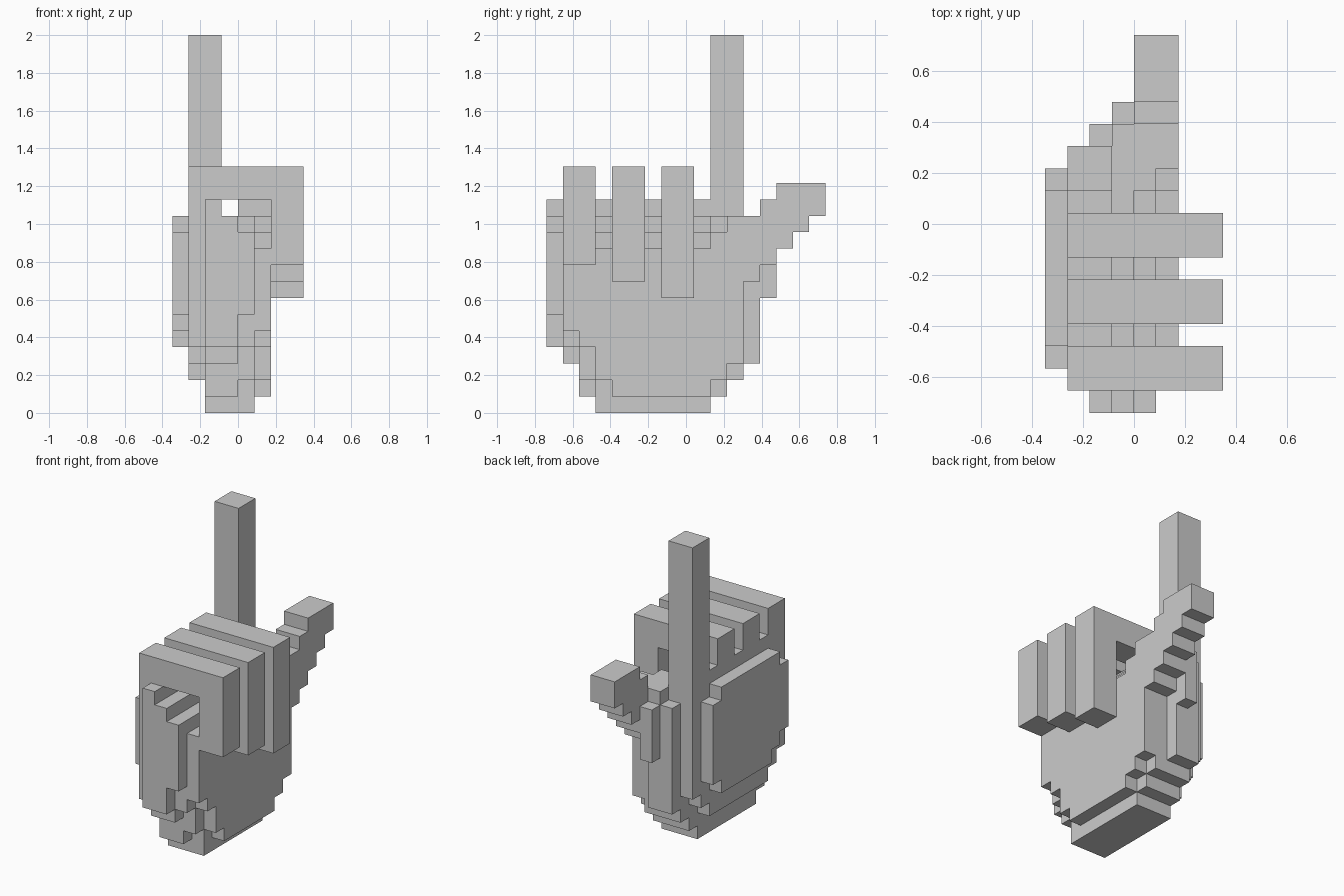
import bpy, bmesh

if "Cube" in bpy.data.objects:
    bpy.data.objects.remove(bpy.data.objects["Cube"])

U = 2 / 23          # edge of one block; grid is 8 x 17 x 23 blocks
parts = {}


def fill(name, *boxes):
    """Add boxes (x0, x1, y0, y1, z0, z1) in block units to a part."""
    taken = set().union(*parts.values()) if parts else set()
    cells = parts.setdefault(name, set())
    for x0, x1, y0, y1, z0, z1 in boxes:
        cells |= {(x, y, z) for x in range(x0, x1) for y in range(y0, y1)
                  for z in range(z0, z1)} - taken


def layer(name, x, *rows):
    """One slice of blocks, rows are (z0, z1, y0, y1)."""
    fill(name, *[(x, x + 1, y0, y1, z0, z1) for z0, z1, y0, y1 in rows])


# index finger, straight up
fill("index_finger", (-3, -1, 10, 12, 4, 23))

# three curled fingers: knuckle bar and hanging tip
for n, (y, tip) in enumerate(((1, 9), (4, 8), (7, 7))):
    fill(f"curled_finger_{n + 1}", (-3, 4, y, y + 2, 13, 15), (2, 4, y, y + 2, tip, 13))

# thumb, stepping outward
for n, (bottom, top) in enumerate(((8, 12), (9, 13), (10, 14), (11, 14), (12, 14))):
    fill("thumb", (0, 2, 12 + n, 13 + n, bottom, top))

# plate on the back of the hand
layer("back_plate", -4, (6, 11, 2, 3), (5, 12, 3, 4), (4, 12, 4, 10), (5, 11, 10, 11))

# palm, slice by slice from back to front of the hand
layers = {
    -3: ((2, 3, 3, 10), (3, 4, 2, 11), (4, 13, 1, 10)),
    -2: ((0, 1, 3, 10), (1, 2, 2, 11), (2, 3, 2, 12), (3, 4, 1, 13), (4, 11, 0, 13),
         (11, 13, 0, 10)),
    -1: ((0, 1, 3, 10), (1, 2, 2, 11), (2, 3, 2, 12), (3, 4, 1, 13), (4, 11, 0, 13),
         (7, 11, 13, 14), (11, 12, 0, 13)),
    0: ((0, 1, 3, 10), (1, 2, 3, 11), (2, 3, 2, 12), (3, 4, 2, 12), (4, 6, 1, 12),
        (6, 11, 0, 12), (11, 12, 10, 12)),
    1: ((1, 2, 4, 10), (2, 3, 3, 11), (3, 4, 3, 12), (4, 5, 2, 12), (5, 10, 1, 12),
        (10, 11, 10, 12), (11, 12, 11, 12)),
}
for x, rows in layers.items():
    layer("palm", x, *rows)

# turn blocks into clean shells, leaving out faces buried between blocks
solid = set().union(*parts.values())
for name, cells in parts.items():
    bm = bmesh.new()
    verts = {}
    for c in sorted(cells):
        for axis in range(3):
            for side in (0, 1):
                nb = list(c)
                nb[axis] += 2 * side - 1
                if tuple(nb) in solid:
                    continue
                a, b = (axis + 1) % 3, (axis + 2) % 3
                ring = []
                for da, db in ((0, 0), (1, 0), (1, 1), (0, 1)):
                    p = list(c)
                    p[axis] += side
                    p[a] += da
                    p[b] += db
                    p = tuple(p)
                    if p not in verts:
                        verts[p] = bm.verts.new((p[0] * U, (p[1] - 8.5) * U, p[2] * U))
                    ring.append(verts[p])
                bm.faces.new(ring if side else ring[::-1])
    bmesh.ops.dissolve_limit(bm, angle_limit=0.02, verts=bm.verts[:], edges=bm.edges[:])
    mesh = bpy.data.meshes.new(name)
    bm.to_mesh(mesh)
    bm.free()
    bpy.context.collection.objects.link(bpy.data.objects.new(name, mesh))
